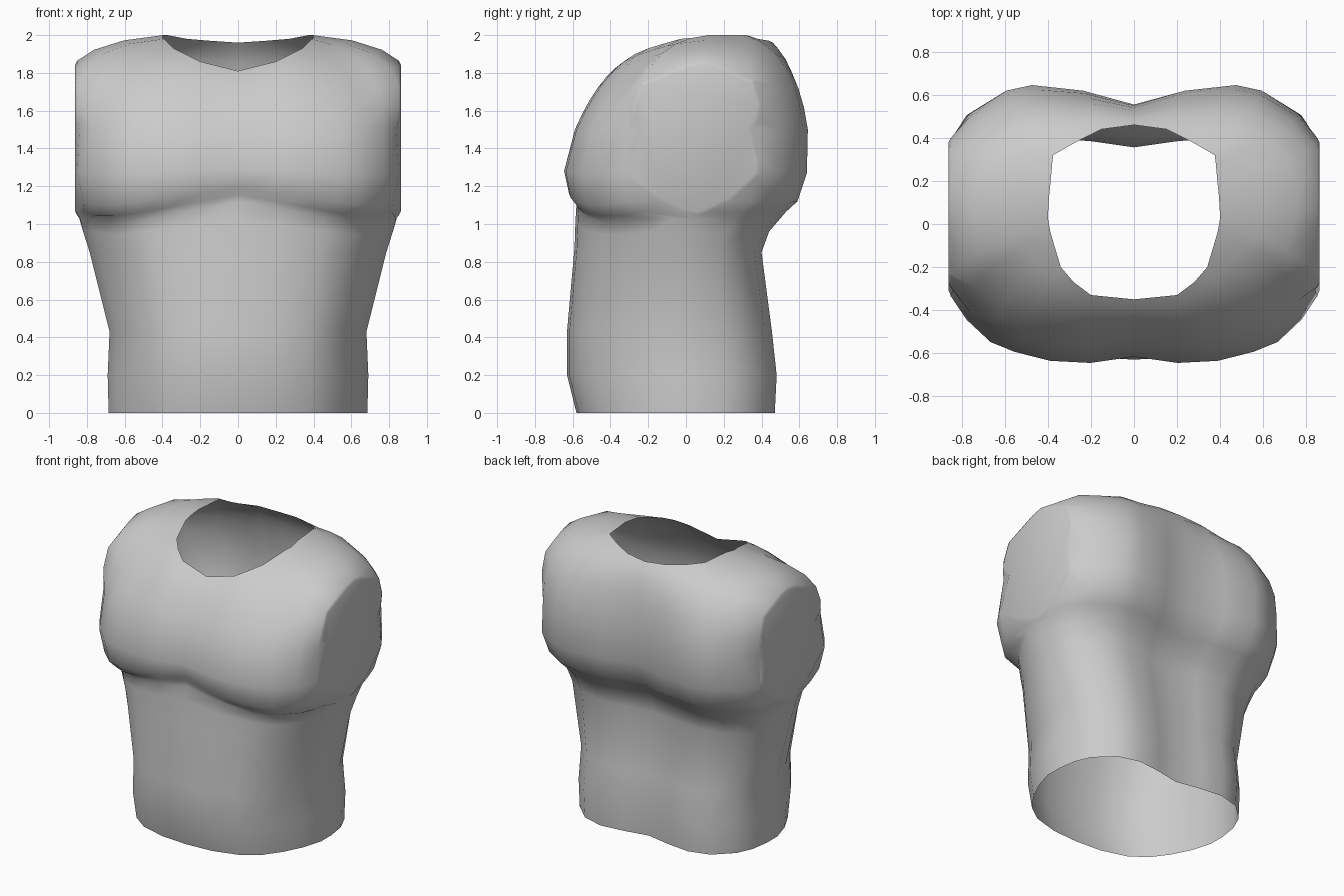
import bpy, bmesh
from mathutils import Vector

if "Cube" in bpy.data.objects:
    bpy.data.objects.remove(bpy.data.objects["Cube"])

# Half outlines from front centre round to back centre, as fractions of width and depth
WAIST = [(0, -1), (.28, -.98), (.55, -.89), (.72, -.745), (.84, -.55), (.94, -.32), (1, -.08),
         (1, .15), (.97, .43), (.9, .66), (.72, .91), (.5, 1), (.25, .96), (0, .89)]
CHEST = [(0, -.955), (.22, -1), (.42, -.985), (.6, -.92), (.72, -.85), (.84, -.69), (.92, -.52),
         (1, .1), (.925, .6), (.84, .79), (.65, .96), (.52, 1), (.26, .96), (0, .86)]

# Rings: z, half width, front depth, back depth, chest share front, chest share back, crease lift
RINGS = [
    (0.00, .685, .58, .47, 0, 0, 0),
    (0.20, .690, .63, .48, 0, 0, 0),
    (0.43, .680, .63, .455, 0, 0, 0),
    (0.85, .785, .59, .40, 0, 0, .3),
    (0.96, .820, .585, .44, 0, .3, .7),
    (1.03, .840, .58, .50, .05, .6, 1),
    (1.065, .865, .59, .53, .75, .7, 1),
    (1.12, .890, .62, .59, 1, .9, .8),
    (1.27, .925, .645, .64, 1, 1, .2),
    (1.50, .912, .588, .645, 1, 1, 0),
]

# Neck opening: x, y, z, then how far the shoulder curve's handle leans inward and upward
NECK = [(0, -.35, 1.81, .45, .72), (.2, -.33, 1.86, .44, .73), (.28, -.27, 1.9, .42, .74),
        (.34, -.2, 1.93, .32, .77), (.37, -.1, 1.96, .12, .8), (.39, -.03, 1.98, -.12, .82),
        (.4, .03, 1.985, -.34, .87), (.395, .12, 2, -.35, .9), (.387, .2, 2, -.32, .9),
        (.38, .28, 2, -.08, .83), (.375, .32, 2, .08, .81), (.27, .38, 1.98, .18, .78),
        (.15, .44, 1.97, .15, .78), (0, .46, 1.96, .1, .75)]


def half_ring(z, width, front, back, share_f, share_b, lift):
    points = []
    for low, high in zip(WAIST, CHEST):
        is_front = high[1] < 0
        u, v = Vector(low).lerp(Vector(high), share_f if is_front else share_b)
        dz = lift * (.09 - .11 * min(u / .7, 1)) if is_front and u < .9 else 0
        points.append(Vector((u * width, v * (front if v < 0 else back), z + dz)))
    return points


halves = [half_ring(*r) for r in RINGS]

# Shoulders and upper chest curve from the last ring to the neck opening
base = halves[-1]
for step in range(1, 7):
    t = step / 6
    row = []
    for b, (x, y, z, lean, rise) in zip(base, NECK):
        n = Vector((x, y, z))
        lean_y = max(lean, .42 if b.y < -.35 else .2 if b.y < 0 else .1)
        handle = Vector((b.x + (x - b.x) * lean,
                         b.y + (y - b.y) * lean_y,
                         b.z + (z - b.z) * rise))
        row.append(b * (1 - t) ** 2 + handle * 2 * t * (1 - t) + n * t * t)
    halves.append(row)

# Mirror each half and skin the rings, leaving the waist and neck open
bm = bmesh.new()
loops = []
for half in halves:
    mirrored = [Vector((-p.x, p.y, p.z)) for p in reversed(half[1:-1])]
    loops.append([bm.verts.new(p) for p in half + mirrored])
count = len(loops[0])
for lower, upper in zip(loops, loops[1:]):
    for i in range(count):
        j = (i + 1) % count
        bm.faces.new((lower[i], lower[j], upper[j], upper[i]))
bmesh.ops.recalc_face_normals(bm, faces=bm.faces)

# Slice off the arms and close each side with a flat, softly edged cap
for side in (-1, 1):
    cut = bmesh.ops.bisect_plane(bm, geom=bm.verts[:] + bm.edges[:] + bm.faces[:], dist=1e-5,
                                 plane_co=(side * .852, 0, 0), plane_no=(side, 0, 0),
                                 clear_outer=True)
    rim = [e for e in cut["geom_cut"] if isinstance(e, bmesh.types.BMEdge)]
    cap = bmesh.ops.edgeloop_fill(bm, edges=rim)["faces"]
    bmesh.ops.recalc_face_normals(bm, faces=bm.faces)
    bmesh.ops.inset_region(bm, faces=cap, thickness=.02, depth=.01, use_even_offset=True)

mesh = bpy.data.meshes.new("torso")
bm.to_mesh(mesh)
bm.free()
torso = bpy.data.objects.new("torso", mesh)
bpy.context.collection.objects.link(torso)

grey = bpy.data.materials.new("light grey")
grey.diffuse_color = (.6, .6, .6, 1)
grey.use_nodes = True
grey.node_tree.nodes["Principled BSDF"].inputs["Base Color"].default_value = grey.diffuse_color
mesh.materials.append(grey)

bpy.context.view_layer.objects.active = torso
torso.select_set(True)
bpy.ops.object.shade_smooth_by_angle(angle=1.05)
